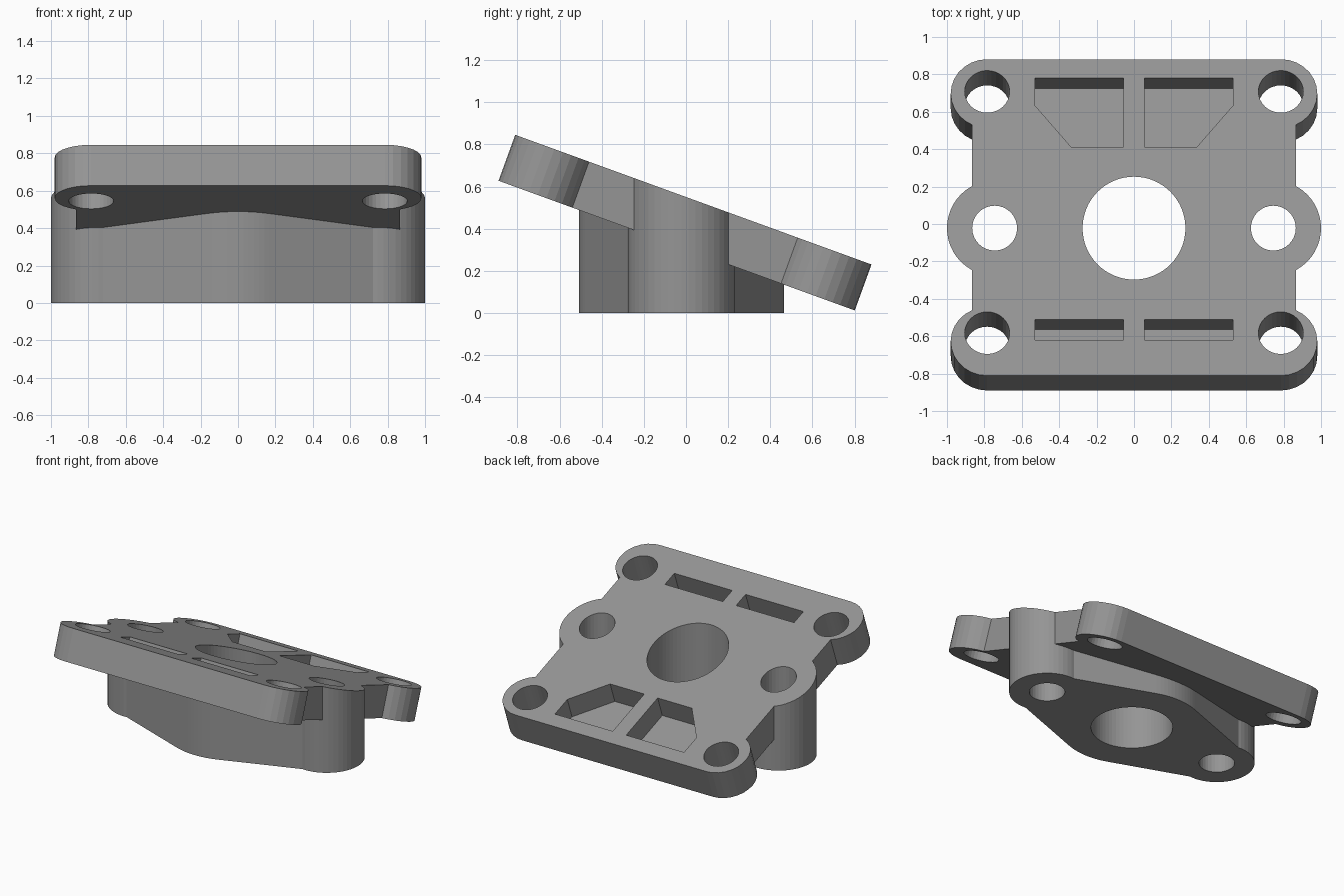
import bpy
import bmesh
from math import radians, cos, sin, acos, pi
from mathutils import Matrix, Vector

old = bpy.data.objects.get("Cube")
if old:
    bpy.data.objects.remove(old, do_unlink=True)

grey = bpy.data.materials.new("mid grey")
grey.use_nodes = True
colour = (0.3, 0.3, 0.3, 1)
grey.diffuse_color = colour
grey.node_tree.nodes["Principled BSDF"].inputs["Base Color"].default_value = colour

# Plate frame: origin on its sloping top face
TILT = Matrix.Translation((0, 0.035, 0.5375)) @ Matrix.Rotation(radians(-20), 4, 'X')
UPRIGHT = Matrix.Identity(4)
THICK = 0.232
MID_Y = -0.022
EAR_X, EAR_R, HOLE_R = 0.745, 0.255, 0.12


def arc(cx, cy, r, a0, a1, n):
    return [(cx + r * cos(a0 + (a1 - a0) * i / n),
             cy + r * sin(a0 + (a1 - a0) * i / n)) for i in range(n + 1)]


def circle(cx, cy, r, n=32):
    return arc(cx, cy, r, 0, 2 * pi, n)[:-1]


def mirrored(quarter, dy=0):
    """Closed outline from one quarter, mirrored across both axes."""
    full = list(quarter)
    full += [(-x, y) for x, y in reversed(quarter)]
    full += [(-x, -y) for x, y in quarter]
    full += [(x, -y) for x, y in reversed(quarter)]
    pts = []
    for x, y in full:
        p = Vector((x, y + dy))
        if all((p - q).length > 1e-4 for q in pts):
            pts.append(p)
    return pts


def prism(name, outline, low, high, frame=UPRIGHT, cut_height=None):
    """Extrude an outline, optionally sliced parallel to the plate."""
    bm = bmesh.new()
    face = bm.faces.new([bm.verts.new((p[0], p[1], low)) for p in outline])
    out = bmesh.ops.extrude_face_region(bm, geom=[face])
    top = [v for v in out["geom"] if isinstance(v, bmesh.types.BMVert)]
    bmesh.ops.translate(bm, vec=(0, 0, high - low), verts=top)
    bm.transform(frame)
    if cut_height is not None:
        cut = bmesh.ops.bisect_plane(
            bm, geom=bm.verts[:] + bm.edges[:] + bm.faces[:],
            plane_co=TILT @ Vector((0, 0, cut_height)),
            plane_no=TILT.to_3x3() @ Vector((0, 0, 1)), clear_outer=True)
        rim = [e for e in cut["geom_cut"] if isinstance(e, bmesh.types.BMEdge)]
        bmesh.ops.contextual_create(bm, geom=rim)
    bmesh.ops.recalc_face_normals(bm, faces=bm.faces[:])
    mesh = bpy.data.meshes.new(name)
    bm.to_mesh(mesh)
    bm.free()
    mesh.materials.append(grey)
    ob = bpy.data.objects.new(name, mesh)
    bpy.context.collection.objects.link(ob)
    return ob


def combine(body, tool, operation):
    mod = body.modifiers.new("shape", 'BOOLEAN')
    mod.operation, mod.solver, mod.object = operation, 'EXACT', tool
    bpy.context.view_layer.objects.active = body
    bpy.ops.object.modifier_apply(modifier=mod.name)
    bpy.data.objects.remove(tool, do_unlink=True)


# Tilted plate with four round corner lobes and a narrower waist
LOBE_X, LOBE_Y, LOBE_R, WAIST = 0.785, 0.705, 0.195, 0.865
lobe = arc(LOBE_X, LOBE_Y, LOBE_R, -acos((WAIST - LOBE_X) / LOBE_R), pi / 2, 12)
body = prism("mounting_flange", mirrored(lobe), -THICK, 0.3, TILT)

# Upright diamond-shaped foot reaching into the plate
foot_r, tip_r = 0.487, 0.23
tangent = acos((foot_r - tip_r) / EAR_X)
quarter = arc(EAR_X, 0, tip_r, 0, tangent, 8) + arc(0, 0, foot_r, tangent, pi / 2, 6)
combine(body, prism("foot", mirrored(quarter, MID_Y), 0, 1.3, UPRIGHT, -0.1), 'UNION')

# Upright ears, then everything trimmed flush with the plate top
for side in (-1, 1):
    ear = prism("ear", circle(side * EAR_X, MID_Y, EAR_R, 48), 0, 1.3, UPRIGHT, 0.15)
    combine(body, ear, 'UNION')
trim = prism("trim", [(-2, -2), (2, -2), (2, 2), (-2, 2)], 0, 2, TILT)
combine(body, trim, 'DIFFERENCE')

# Upright bore and ear holes
combine(body, prism("bore", circle(0, MID_Y, 0.275, 64), -1, 2), 'DIFFERENCE')
for side in (-1, 1):
    hole = prism("ear_hole", circle(side * EAR_X, MID_Y, HOLE_R), -1, 2)
    combine(body, hole, 'DIFFERENCE')

# Corner holes and shallow pockets, square to the plate
back_pocket = [(0.055, 0.40), (0.335, 0.40), (0.53, 0.638), (0.53, 0.793), (0.055, 0.793)]
front_pocket = [(0.055, -0.697), (0.53, -0.697), (0.53, -0.58), (0.055, -0.58)]
for side in (-1, 1):
    for y in (-0.657, 0.716):
        hole = prism("corner_hole", circle(side * LOBE_X, y, HOLE_R), -0.4, 0.2, TILT)
        combine(body, hole, 'DIFFERENCE')
    for outline in (back_pocket, front_pocket):
        pocket = prism("pocket", [(side * x, y) for x, y in outline], -0.16, 0.1, TILT)
        combine(body, pocket, 'DIFFERENCE')
